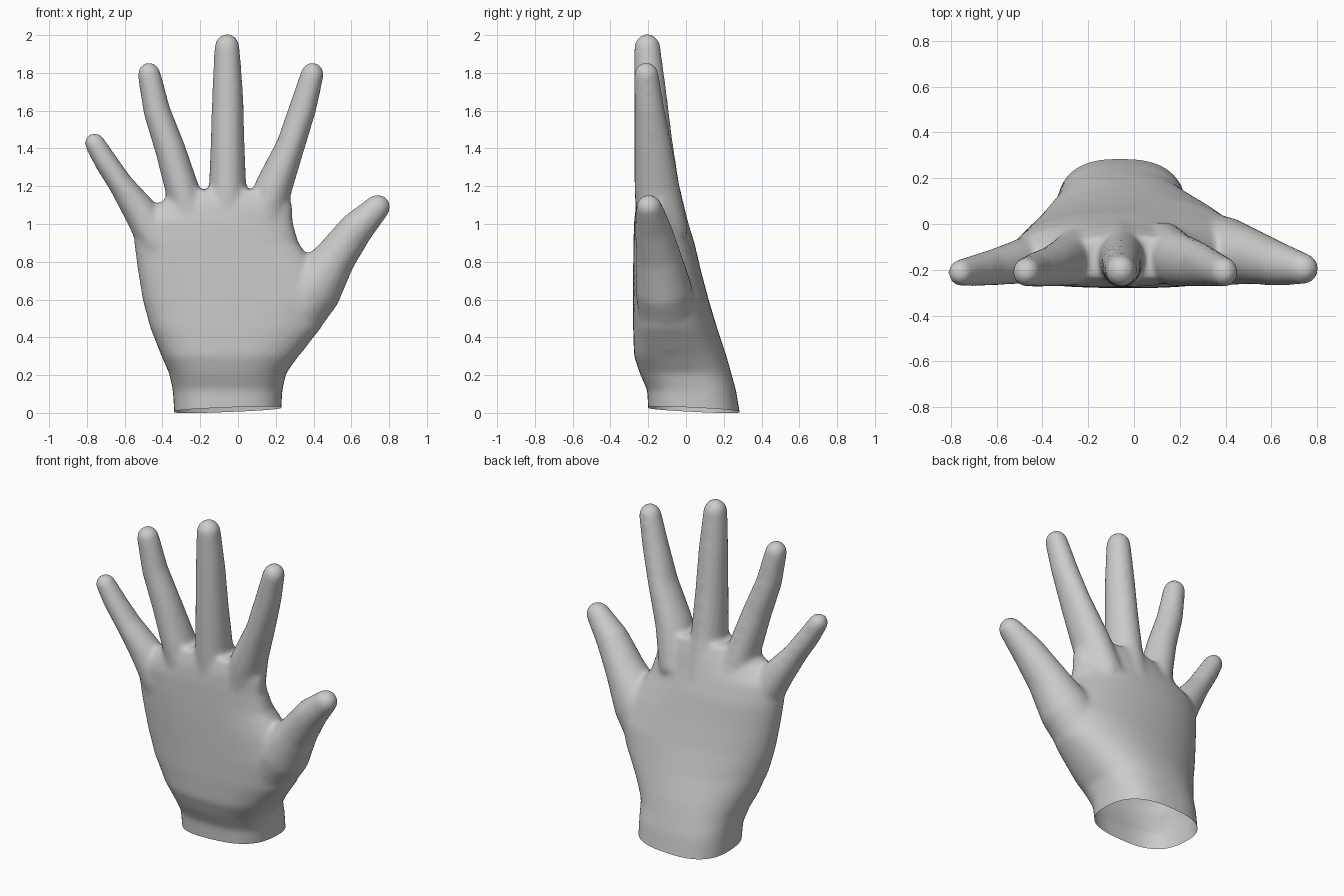
import bpy, bmesh
from math import sin, cos, pi, copysign
from mathutils import Vector

if "Cube" in bpy.data.objects:
    bpy.data.objects.remove(bpy.data.objects["Cube"])

N = 40
bm = bmesh.new()


def loft(rings):
    """Skin a closed solid through rings of N points."""
    vs = [[bm.verts.new(p) for p in r] for r in rings]
    faces = []
    for a, b in zip(vs, vs[1:]):
        for i in range(N):
            j = (i + 1) % N
            faces.append(bm.faces.new((a[i], a[j], b[j], b[i])))
    faces += [bm.faces.new(vs[0][::-1]), bm.faces.new(vs[-1])]
    bmesh.ops.recalc_face_normals(bm, faces=faces)


def palm_ring(z, xl, xr, yf, yb):
    """Rounded section: flattish palm side, arched back side."""
    cx, w = (xl + xr) / 2, (xr - xl) / 2
    squash = min(1, max(0, (z - 0.1) / 0.3))
    ym = yf + (yb - yf) * (0.5 - 0.1 * squash)
    pts = []
    for i in range(N):
        c, s = cos(2 * pi * i / N), sin(2 * pi * i / N)
        e = 2 / 2.7 if s < 0 else 2 / (2.6 - 0.5 * squash)
        h = yb - ym if s > 0 else ym - yf
        pts.append((cx + w * copysign(abs(c) ** e, c),
                    ym + h * copysign(abs(s) ** e, s), z))
    return pts


def finger(path):
    """Tapered tube through (x, y, z, width radius, depth radius), round tip."""
    P = [Vector(p[:3]) for p in path]
    rings = []

    def ring(c, t, rw, rd):
        side = t.cross(Vector((0, 1, 0))).normalized()
        deep = side.cross(t).normalized()
        rings.append([c + side * rw * cos(2 * pi * i / N)
                      + deep * rd * sin(2 * pi * i / N) for i in range(N)])

    for k, p in enumerate(path):
        t = (P[min(k + 1, len(P) - 1)] - P[max(k - 1, 0)]).normalized()
        ring(P[k], t, p[3] + 0.004, p[4] + 0.004)
    rw, rd = path[-1][3] + 0.004, path[-1][4] + 0.004
    for k in range(1, 7):
        a = k / 6.3 * pi / 2
        ring(P[-1] + t * rw * 1.08 * sin(a), t, rw * cos(a), rd * cos(a))
    loft(rings)


# Palm and wrist: z, left, right, front, back
loft([palm_ring(*s) for s in (
    (-0.15, -.34, .23, -.20, .31),
    (0.00, -.338, .228, -.20, .285),
    (0.12, -.345, .235, -.205, .265),
    (0.21, -.365, .255, -.245, .24),
    (0.30, -.405, .32, -.275, .215),
    (0.45, -.465, .44, -.28, .165),
    (0.60, -.505, .50, -.28, .12),
    (0.75, -.53, .43, -.28, .08),
    (0.90, -.55, .32, -.278, .045),
    (1.01, -.55, .29, -.275, .01),
    (1.10, -.43, .288, -.265, -.02),
    (1.18, -.32, .25, -.24, -.05))])

# Thumb, index, middle, ring, little finger
finger([(.22, -.08, .40, .14, .15), (.40, -.12, .66, .15, .145),
        (.52, -.145, .83, .105, .115), (.63, -.175, .98, .088, .092),
        (.735, -.195, 1.085, .065, .066)])
finger([(.12, -.12, .95, .11, .13), (.19, -.155, 1.2, .095, .115),
        (.28, -.175, 1.42, .072, .095), (.345, -.195, 1.62, .068, .075),
        (.392, -.21, 1.79, .058, .062)])
finger([(-.06, -.12, .95, .11, .14), (-.055, -.155, 1.2, .095, .115),
        (-.055, -.175, 1.45, .085, .098), (-.055, -.19, 1.7, .078, .082),
        (-.058, -.205, 1.935, .063, .066)])
finger([(-.23, -.13, .95, .1, .13), (-.30, -.165, 1.2, .085, .105),
        (-.36, -.185, 1.4, .077, .085), (-.43, -.2, 1.6, .068, .072),
        (-.47, -.21, 1.79, .058, .06)])
finger([(-.42, -.15, .9, .1, .11), (-.52, -.17, 1.07, .085, .09),
        (-.62, -.19, 1.21, .062, .075), (-.70, -.205, 1.33, .058, .065),
        (-.757, -.213, 1.425, .051, .055)])

mesh = bpy.data.meshes.new("hand")
bm.to_mesh(mesh)
bm.free()
hand = bpy.data.objects.new("hand", mesh)
bpy.context.collection.objects.link(hand)
bpy.context.view_layer.objects.active = hand
hand.select_set(True)

# Fuse the parts into one skin and soften the webs
rm = hand.modifiers.new("fuse", 'REMESH')
rm.mode = 'VOXEL'
rm.voxel_size = 0.014
sm = hand.modifiers.new("soften", 'SMOOTH')
sm.factor = 0.5
sm.iterations = 14
for m in ("fuse", "soften"):
    bpy.ops.object.modifier_apply(modifier=m)

# Slanted open cut at the wrist
bm = bmesh.new()
bm.from_mesh(hand.data)
bmesh.ops.bisect_plane(bm, geom=bm.verts[:] + bm.edges[:] + bm.faces[:],
                       plane_co=(0, 0, .021), plane_no=(-.04, .05, 1),
                       clear_inner=True)
bm.to_mesh(hand.data)
bm.free()
bpy.ops.object.shade_smooth()
